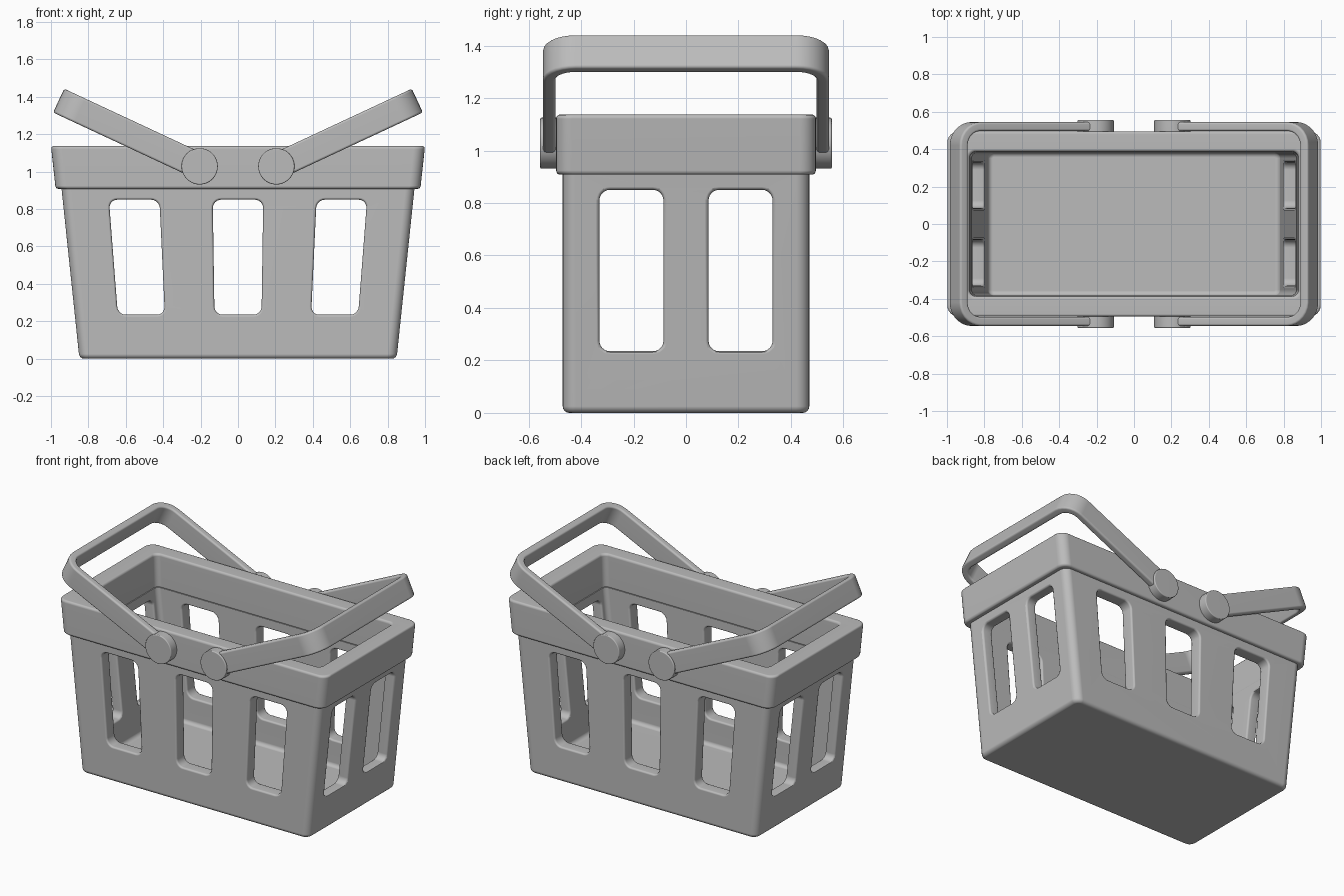
import bpy
import bmesh
from math import sin, cos, pi, radians

if "Cube" in bpy.data.objects:
    bpy.data.objects.remove(bpy.data.objects["Cube"], do_unlink=True)

grey = bpy.data.materials.new("grey plastic")
grey.use_nodes = True
grey.diffuse_color = (0.5, 0.5, 0.5, 1)
grey.node_tree.nodes["Principled BSDF"].inputs["Base Color"].default_value = (0.5, 0.5, 0.5, 1)


def rounded_rect(hx, hy, r, n=6):
    """Outline of a rounded rectangle, counter-clockwise."""
    pts = []
    for k, (sx, sy) in enumerate([(1, 1), (-1, 1), (-1, -1), (1, -1)]):
        for i in range(n + 1):
            a = (k + i / n) * pi / 2
            pts.append((sx * (hx - r) + r * cos(a), sy * (hy - r) + r * sin(a)))
    return pts


def loft(bm, rings, closed=False):
    """Skin a list of point rings; cap the ends unless the loop is closed."""
    loops = [[bm.verts.new(p) for p in ring] for ring in rings]
    pairs = list(zip(loops, loops[1:]))
    if closed:
        pairs.append((loops[-1], loops[0]))
    for a, b in pairs:
        for i in range(len(a)):
            j = (i + 1) % len(a)
            bm.faces.new((a[i], a[j], b[j], b[i]))
    if not closed:
        bm.faces.new(loops[0][::-1])
        bm.faces.new(loops[-1])


def make_object(name, bm):
    bmesh.ops.recalc_face_normals(bm, faces=bm.faces)
    mesh = bpy.data.meshes.new(name)
    bm.to_mesh(mesh)
    bm.free()
    mesh.materials.append(grey)
    obj = bpy.data.objects.new(name, mesh)
    bpy.context.collection.objects.link(obj)
    return obj


def activate(obj):
    bpy.ops.object.select_all(action='DESELECT')
    obj.select_set(True)
    bpy.context.view_layer.objects.active = obj


def finish(obj, bevel=0):
    activate(obj)
    if bevel:
        mod = obj.modifiers.new("soft edges", 'BEVEL')
        mod.width, mod.segments = bevel, 3
        mod.limit_method, mod.angle_limit = 'ANGLE', radians(40)
        bpy.ops.object.modifier_apply(modifier=mod.name)
    bpy.ops.object.shade_smooth_by_angle(angle=radians(40))
    obj.modifiers.new("even shading", 'WEIGHTED_NORMAL').keep_sharp = True


# Basket body: tapered tub with a rounded foot and an inner floor
WALL_Y, THICK_X, THICK_Y, FLOOR, TOP = 0.47, 0.075, 0.088, 0.06, 0.915


def wall_x(z):
    return 0.848 + 0.105 * z


def body_ring(z, inset_x, inset_y, r):
    return [(x, y, z) for x, y in rounded_rect(wall_x(z) - inset_x, WALL_Y - inset_y, r)]


bm = bmesh.new()
rings = []
for i in range(5):
    a = i / 4 * pi / 2
    d = 0.025 * (1 - sin(a))
    rings.append(body_ring(0.025 * (1 - cos(a)), d, d, 0.05 - d))
rings.append(body_ring(TOP, 0, 0, 0.05))
rings.append(body_ring(TOP, THICK_X, THICK_Y, 0.03))
for i in range(5):
    a = i / 4 * pi / 2
    d = 0.025 * (1 - cos(a))
    rings.append(body_ring(FLOOR + 0.025 * (1 - sin(a)), THICK_X + d, THICK_Y + d, 0.03 - d))
loft(bm, rings)
body = make_object("basket_body", bm)

# Window cutters, flared at both wall faces so the openings get soft edges
WIN_Z, WIN_H = 0.5425, 0.3075


def flare(thick):
    edge = [(0.01, 0.016), (0, 0.012), (-0.004, 0.004), (-0.012, 0)]
    return edge + [(-thick - d, e) for d, e in reversed(edge)]


bm = bmesh.new()
for side in (-1, 1):
    for c in (-0.555, 0, 0.555):
        rings = []
        for d, e in flare(THICK_Y):
            ring = []
            for u, v in rounded_rect(0.135 + e, WIN_H + e, 0.045 + e):
                z = WIN_Z + v
                ring.append(((c + u) * wall_x(z) / wall_x(0.85), side * (WALL_Y + d), z))
            rings.append(ring)
        loft(bm, rings)
    for c in (-0.208, 0.208):
        rings = []
        for d, e in flare(THICK_X):
            ring = []
            for u, v in rounded_rect(0.122 + e, WIN_H + e, 0.04 + e):
                z = WIN_Z + v
                ring.append((side * (wall_x(z) + d), c + u, z))
            rings.append(ring)
        loft(bm, rings)
cutter = make_object("window_cutter", bm)
cutter.hide_render = True
activate(body)
cut = body.modifiers.new("windows", 'BOOLEAN')
cut.operation, cut.object, cut.solver = 'DIFFERENCE', cutter, 'EXACT'
bpy.ops.object.modifier_apply(modifier=cut.name)
bpy.data.objects.remove(cutter, do_unlink=True)
finish(body)

# Rim band around the top
bm = bmesh.new()
profile = [(0.975, 0.495, 0.908, 0.06), (1.0, 0.495, 1.137, 0.06),
           (0.88, 0.387, 1.137, 0.035), (0.872, 0.385, 0.908, 0.035)]
loft(bm, [[(x, y, z) for x, y in rounded_rect(hx, hy, r)] for hx, hy, z, r in profile], closed=True)
finish(make_object("rim", bm), 0.016)

# Two folding handles: U-shaped straps, tilted outwards from their pivots
PIVOT_X, PIVOT_Z, LENGTH = 0.205, 1.028, 0.832


def u_outline(length, half, r, n=7):
    pts = [(0, -half)]
    for sy, start in ((-1, -pi / 2), (1, 0)):
        for i in range(n + 1):
            a = start + i / n * pi / 2
            pts.append((length - r + r * cos(a), sy * (half - r) + r * sin(a)))
    return pts + [(0, half)]


for name, turn in (("left_handle", 0), ("right_handle", pi)):
    bm = bmesh.new()
    outer = u_outline(LENGTH, 0.545, 0.125)
    inner = u_outline(LENGTH - 0.048, 0.497, 0.077)
    # quads between outer and inner line, on both edges of the strap
    sections = []
    for (ox, oy), (ix, iy) in zip(outer, inner):
        sections.append([(ox, oy, -0.07), (ox, oy, 0.07), (ix, iy, 0.07), (ix, iy, -0.07)])
    loft(bm, sections)
    handle = make_object(name, bm)
    finish(handle, 0.012)
    handle.location = ((1 if turn == 0 else -1) * PIVOT_X, 0, PIVOT_Z)
    handle.rotation_euler = (0, radians(-25), turn)

# Round pivot buttons
for sx, side in ((1, "left"), (-1, "right")):
    for sy, face in ((-1, "front"), (1, "back")):
        bm = bmesh.new()
        rings = []
        for y in (0.475, 0.556):
            rings.append([(sx * PIVOT_X + 0.097 * cos(i * pi / 24), sy * y,
                           PIVOT_Z + 0.097 * sin(i * pi / 24)) for i in range(48)])
        loft(bm, rings)
        finish(make_object(f"{face}_{side}_pivot", bm), 0.006)
